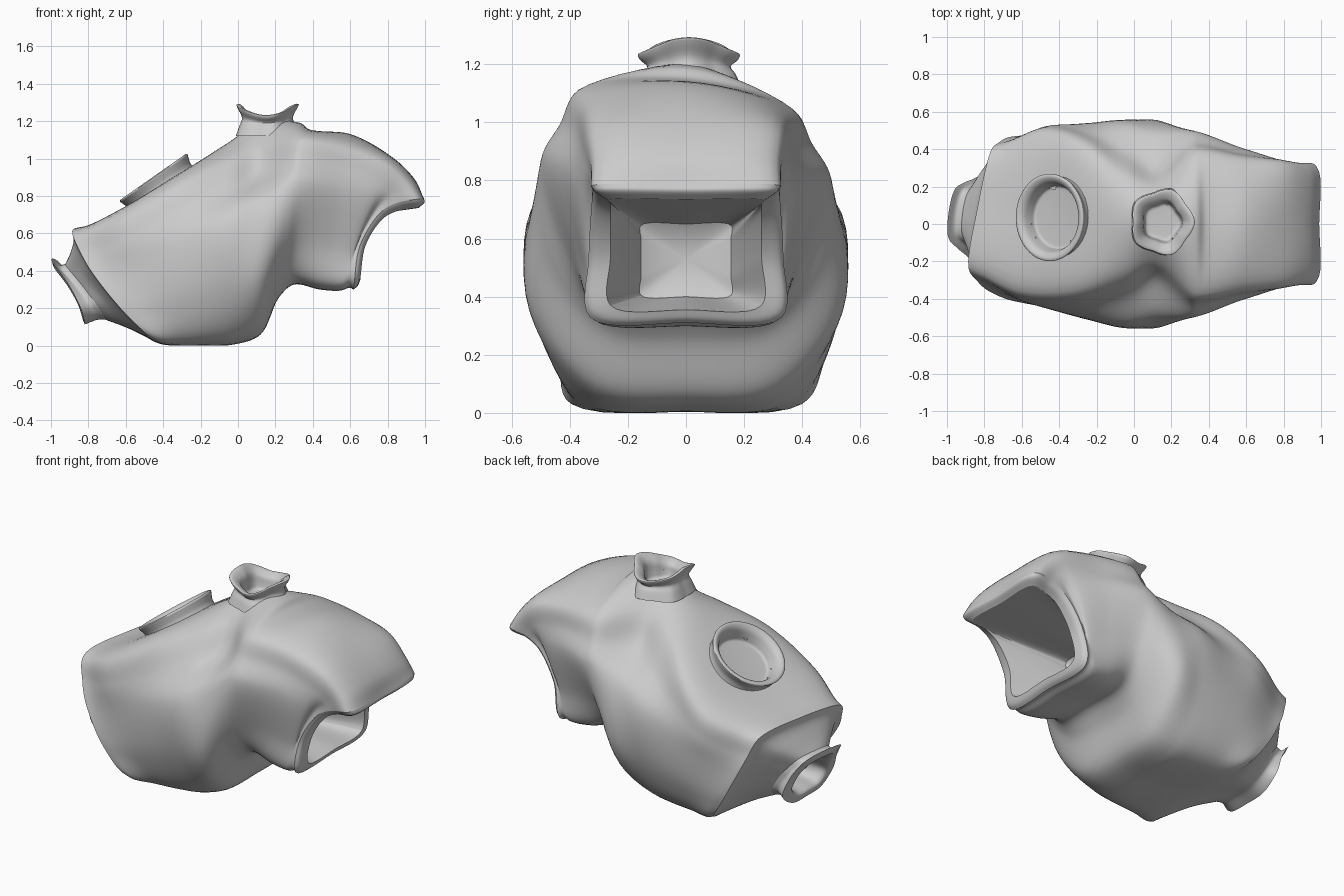
import bpy, bmesh, math
from mathutils import Vector, Matrix

if "Cube" in bpy.data.objects:
    bpy.data.objects.remove(bpy.data.objects["Cube"])


def spline(pts, n, closed):
    """Centripetal spline through pts, n steps per span."""
    m = len(pts)

    def get(i):
        if closed:
            return pts[i % m]
        if i < 0:
            return 2 * pts[0] - pts[1]
        return pts[i] if i < m else 2 * pts[-1] - pts[-2]
    out = []
    for i in range(m if closed else m - 1):
        a, b, c, d = (get(i + k) for k in (-1, 0, 1, 2))
        p, q, r = (max((v - u).length, 1e-5) ** 0.5 for u, v in ((a, b), (b, c), (c, d)))
        m1 = q * ((b - a) / p - (c - a) / (p + q) + (c - b) / q)
        m2 = q * ((c - b) / q - (d - b) / (q + r) + (d - c) / r)
        for s in range(n):
            t = s / n
            out.append((2 * t**3 - 3 * t * t + 1) * b + (t**3 - 2 * t * t + t) * m1
                       + (3 * t * t - 2 * t**3) * c + (t**3 - t * t) * m2)
    if not closed:
        out.append(pts[-1].copy())
    return out


def ring(top, bottom, widths, dy=0.0, roll=0.0, bend=None, ts=0.05, u=0.01, tb=0.97):
    """Cross-section: spine from top to bottom, half widths at five levels."""
    T, C = Vector(top), Vector(bottom)
    K = Vector(bend) if bend else (T + C) / 2
    s, m, l, b = widths
    levels = ((ts, s), ((ts + 0.38) / 2, (s + m) / 2 + u), (0.38, m), (0.72, l), (tb, b))

    def point(t, y):
        p = T * (1 - t) ** 2 + K * 2 * t * (1 - t) + C * t * t
        y += dy * (1 - t)
        return Vector((p.x + 2.4 * dy * y * (1 - t), y, p.y - roll * y * (1 - t)))
    right = [point(t, w) for t, w in levels]
    left = [point(t, -w) for t, w in levels]
    return [point(0, 0)] + right + [point(1, 0)] + left[::-1]


def loft(name, rings, around=7, along=7, cap=None, holes=(), angle=40):
    cols = [spline(r, around, True) for r in rings]
    n = len(cols[0])
    tracks = [spline([c[i] for c in cols], along, False) for i in range(n)]
    bm = bmesh.new()
    grid = [[bm.verts.new((p.x, p.y, max(p.z, 0))) for p in tr] for tr in tracks]
    m = len(grid[0])
    for i in range(n):
        a, b = grid[i], grid[(i + 1) % n]
        for j in range(m - 1):
            bm.faces.new((a[j], b[j], b[j + 1], a[j + 1]))
    if cap:
        tip = bm.verts.new(cap)
        for i in range(n):
            bm.faces.new((grid[i][-1], grid[(i + 1) % n][-1], tip))
    # openings beneath the ports
    for centre, normal, r in holes:
        c, nv = Vector(centre), Vector(normal).normalized()
        gone = []
        for f in bm.faces:
            d = f.calc_center_median() - c
            h = d.dot(nv)
            if abs(h) < 0.25 and (d - nv * h).length < r:
                gone.append(f)
        bmesh.ops.delete(bm, geom=gone, context='FACES')
    bmesh.ops.recalc_face_normals(bm, faces=bm.faces[:])
    me = bpy.data.meshes.new(name)
    bm.to_mesh(me)
    bm.free()
    ob = bpy.data.objects.new(name, me)
    bpy.context.collection.objects.link(ob)
    bpy.ops.object.select_all(action='DESELECT')
    ob.select_set(True)
    bpy.context.view_layer.objects.active = ob
    bpy.ops.object.shade_smooth_by_angle(angle=math.radians(angle))


def port(name, centre, tilt, profile, stretch=1.0, wave=0.0, corner=0.0):
    """Flared collar turned from an (r, h, wave share) profile on a tilted axis."""
    M = Matrix.Translation(centre) @ Matrix.Rotation(-tilt, 4, 'Y')
    rings = []
    for r, h, k in profile:
        pts = []
        for i in range(20):
            a = i * math.tau / 20
            q = r * (1 + corner * math.cos(5 * a))
            pts.append(M @ Vector((q * math.cos(a), q * stretch * math.sin(a),
                                   h + k * wave * math.cos(2 * a))))
        rings.append(pts)
    loft(name, rings, 3, 4, cap=M @ Vector((0, 0, profile[-1][1])))


PORT_C, TILT = (-0.45, 0.035, 0.895), math.radians(35)
PORT_N = (-math.sin(TILT), 0, math.cos(TILT))

# main body, left rim to right rim
left_rim = ring((-0.855, 0.63), (-0.455, 0.03), (0.31, 0.41, 0.44, 0.40), 0.085,
                bend=(-0.72, 0.30))
right_rim = ring((0.985, 0.785), (0.62, 0.31), (0.315, 0.325, 0.335, 0.33),
                 bend=(0.63, 0.78), ts=0.02, u=0, tb=0.98)
body = [
    left_rim,
    ring((-0.78, 0.645), (-0.41, 0.015), (0.34, 0.42, 0.45, 0.40), 0.08, bend=(-0.65, 0.31)),
    ring((-0.58, 0.74), (-0.30, 0.005), (0.42, 0.48, 0.47, 0.37), 0.07, u=0.02),
    ring((-0.30, 0.925), (-0.15, 0.005), (0.38, 0.52, 0.50, 0.36), 0.03, u=0.01),
    ring((-0.06, 1.08), (-0.02, 0.01), (0.25, 0.54, 0.52, 0.34), ts=0.07, u=-0.01),
    ring((0.12, 1.19), (0.12, 0.06), (0.19, 0.50, 0.54, 0.31), 0, 0.03, ts=0.11, u=-0.05),
    ring((0.33, 1.19), (0.22, 0.26), (0.36, 0.50, 0.47, 0.28), 0, 0.10, ts=0.12, u=0),
    ring((0.385, 1.15), (0.30, 0.33), (0.37, 0.49, 0.42, 0.29), 0, 0.10, ts=0.09, u=0),
    ring((0.60, 1.13), (0.44, 0.305), (0.34, 0.42, 0.37, 0.31), 0, 0.06, ts=0.10, u=0),
    ring((0.82, 1.01), (0.55, 0.30), (0.32, 0.36, 0.34, 0.32), bend=(0.66, 0.68)),
    ring((0.95, 0.88), (0.60, 0.315), (0.31, 0.325, 0.33, 0.325), bend=(0.63, 0.76)),
    right_rim,
]
loft("body_shell", body, 7, 8,
     holes=[(PORT_C, PORT_N, 0.185), ((0.155, 0.01, 1.15), (0, 0, 1), 0.115)])

# right opening: lip, then straight tapering recess with a pyramid back
lip = ring((0.96, 0.735), (0.655, 0.355), (0.26, 0.26, 0.26, 0.26),
           bend=(0.665, 0.735), ts=0.02, u=0, tb=0.98)
loft("right_opening_lip", [
    right_rim,
    ring((0.99, 0.765), (0.64, 0.325), (0.30, 0.31, 0.32, 0.315),
         bend=(0.65, 0.765), ts=0.02, u=0, tb=0.98),
    lip], 7, 4)
loft("right_opening_recess", [
    lip,
    ring((0.36, 0.65), (0.36, 0.40), (0.155, 0.155, 0.155, 0.155), ts=0.02, u=0, tb=0.98)],
    7, 8, cap=(0.29, 0.0, 0.53), angle=25)

# left end panel and its saddle-shaped spout
spout_base = ring((-0.925, 0.44), (-0.71, 0.14), (0.12, 0.19, 0.21, 0.14), 0.06,
                  bend=(-0.76, 0.27))
loft("left_end_panel", [
    left_rim,
    ring((-0.855, 0.58), (-0.50, 0.055), (0.27, 0.36, 0.38, 0.34), 0.085, bend=(-0.71, 0.30)),
    ring((-0.89, 0.50), (-0.60, 0.10), (0.19, 0.26, 0.28, 0.21), 0.07, bend=(-0.73, 0.29)),
    spout_base], 7, 5)
spout_rim = ring((-1.0, 0.465), (-0.82, 0.115), (0.13, 0.20, 0.23, 0.14), 0.06,
                 bend=(-0.82, 0.27))
loft("left_spout_wall", [
    spout_base,
    ring((-0.96, 0.43), (-0.75, 0.14), (0.115, 0.18, 0.20, 0.13), 0.06, bend=(-0.79, 0.27)),
    spout_rim], 7, 5)
loft("left_spout_inside", [
    spout_rim,
    ring((-0.98, 0.415), (-0.83, 0.155), (0.09, 0.14, 0.16, 0.10), 0.06, bend=(-0.84, 0.27)),
    ring((-0.84, 0.38), (-0.71, 0.19), (0.08, 0.12, 0.13, 0.09), 0.06)],
    7, 5, cap=(-0.75, 0.04, 0.29))

# oval port on the sloping back
port("oval_port", PORT_C, TILT,
     [(0.215, -0.12, 0), (0.205, -0.05, 0), (0.215, -0.015, 0), (0.22, 0.003, 0),
      (0.205, 0.008, 0), (0.18, -0.01, 0), (0.165, -0.05, 0), (0.155, -0.08, 0),
      (0.13, -0.085, 0)], 1.06)

# wavy five-cornered neck on top
port("neck_port", (0.15, 0.01, 1.25), 0.0,
     [(0.17, -0.13, 0), (0.15, -0.08, 0.1), (0.135, -0.045, 0.5), (0.16, -0.005, 1),
      (0.165, 0.01, 1), (0.15, 0.012, 1), (0.11, -0.02, 0.7), (0.10, -0.07, 0.2),
      (0.09, -0.10, 0), (0.05, -0.105, 0)], 1.04, 0.03, 0.06)
